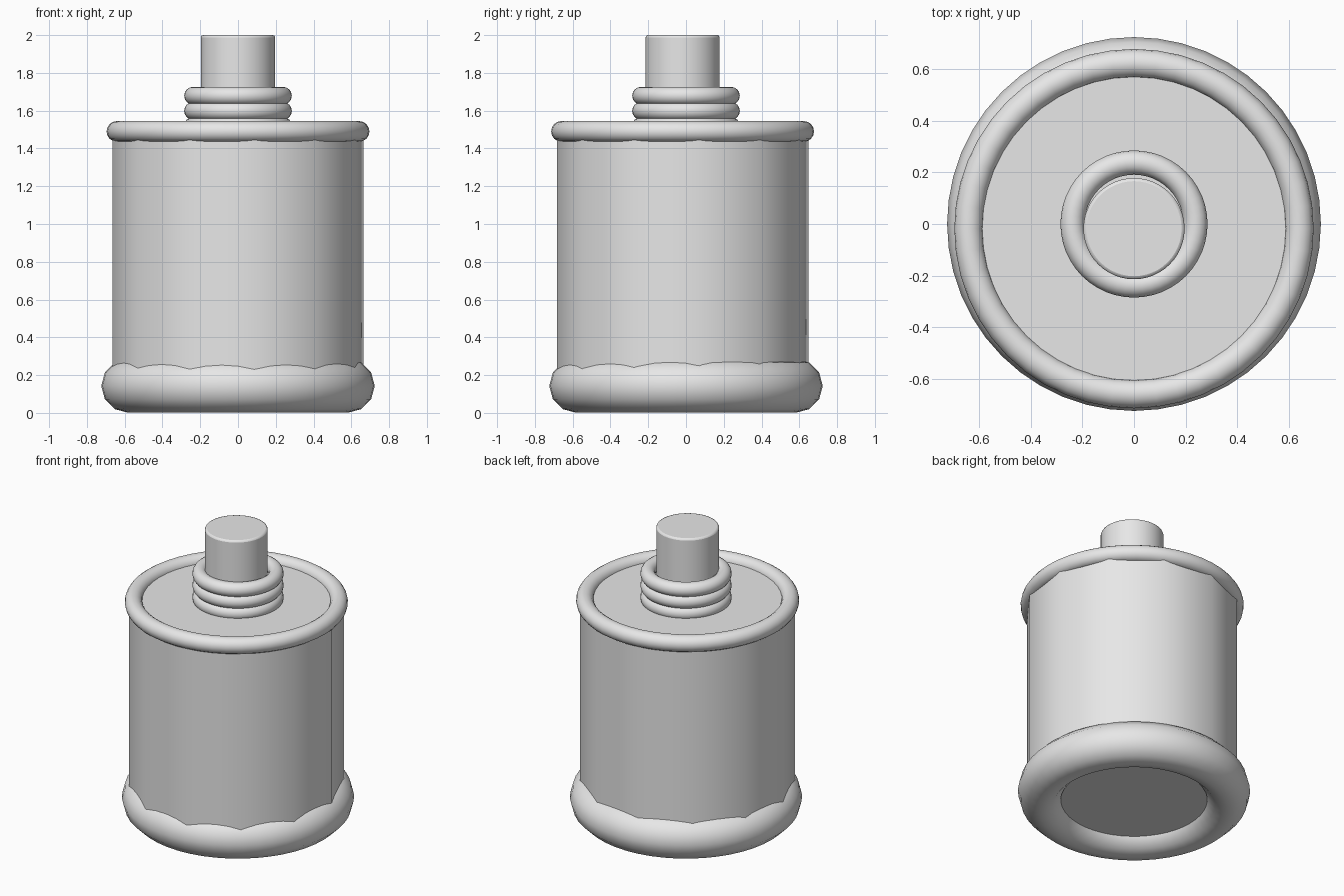
import bpy
import math

if "Cube" in bpy.data.objects:
    bpy.data.objects.remove(bpy.data.objects["Cube"])

grey = bpy.data.materials.new("light grey")
grey.diffuse_color = (0.8, 0.8, 0.8, 1)
grey.use_nodes = True
grey.node_tree.nodes["Principled BSDF"].inputs["Base Color"].default_value = grey.diffuse_color


def finish(name):
    ob = bpy.context.object
    ob.name = name
    ob.data.materials.append(grey)
    bpy.ops.object.shade_smooth_by_angle(angle=math.radians(45))
    return ob


def ring(name, y, z, major, minor, segs=48, sides=12):
    bpy.ops.mesh.primitive_torus_add(location=(0, y, z), major_radius=major,
                                     minor_radius=minor, major_segments=segs,
                                     minor_segments=sides)
    return finish(name)


def cylinder(name, y, z0, z1, radius, sides, turn=0):
    # first vertex of the primitive lies on +y
    bpy.ops.mesh.primitive_cylinder_add(vertices=sides, radius=radius, depth=z1 - z0,
                                        location=(0, y, (z0 + z1) / 2),
                                        rotation=(0, 0, math.radians(turn)))
    bpy.ops.object.transform_apply(location=False, rotation=True, scale=False)
    return finish(name)


# twelve-sided, softly shaded container body
cylinder("body", -0.018, 0.08, 1.5, 0.671, 12, 7.5)

# fat base ring and slim top rim
ring("base_ring", 0, 0.143, 0.582, 0.142)
ring("top_rim", -0.018, 1.49, 0.641, 0.055, 48, 16)

# stacked neck rings
for i in range(3):
    ring(f"neck_ring_{i + 1}", 0, 1.519 + 0.08 * i, 0.238, 0.047, 48, 16)

# cap with a slightly softened top edge
cap = cylinder("cap", -0.018, 1.48, 2.0, 0.196, 48)
bev = cap.modifiers.new("soft edge", "BEVEL")
bev.width = 0.012
bev.segments = 2
bev.limit_method = 'ANGLE'
bev.angle_limit = math.radians(45)
